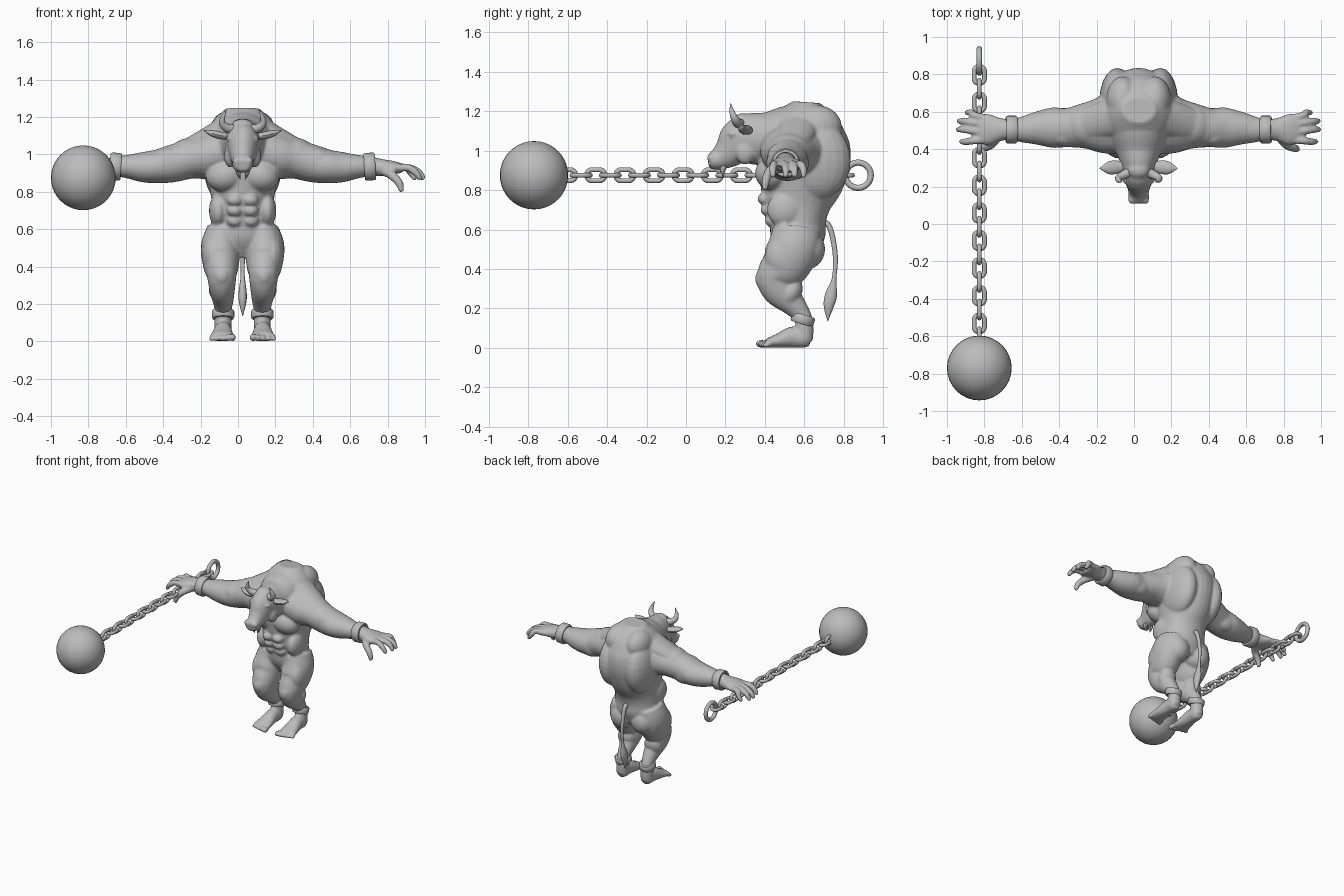
import bpy, bmesh, math
from mathutils import Vector, Matrix

if "Cube" in bpy.data.objects:
    bpy.data.objects.remove(bpy.data.objects["Cube"])

CX = 0.025                      # body centre line
grey = bpy.data.materials.new("stone_grey")
grey.diffuse_color = (0.5, 0.5, 0.5, 1)
grey.use_nodes = True
grey.node_tree.nodes["Principled BSDF"].inputs["Base Color"].default_value = grey.diffuse_color


def finish(name, bm, angle=40):
    bmesh.ops.recalc_face_normals(bm, faces=bm.faces[:])
    me = bpy.data.meshes.new(name)
    bm.to_mesh(me)
    bm.free()
    me.materials.append(grey)
    ob = bpy.data.objects.new(name, me)
    bpy.context.collection.objects.link(ob)
    for o in bpy.context.selected_objects:
        o.select_set(False)
    bpy.context.view_layer.objects.active = ob
    ob.select_set(True)
    bpy.ops.object.shade_smooth_by_angle(angle=math.radians(angle))
    return ob


def spline(keys, steps):
    """Catmull-Rom through tuples of any length."""
    out = []
    for i in range(len(keys) - 1):
        p = [keys[max(i - 1, 0)], keys[i], keys[i + 1], keys[min(i + 2, len(keys) - 1)]]
        for s in range(steps):
            t = s / steps
            out.append([0.5 * (2 * b + (c - a) * t + (2 * a - 5 * b + 4 * c - d) * t * t
                        + (3 * b - a - 3 * c + d) * t ** 3) for a, b, c, d in zip(*p)])
    return out + [list(keys[-1])]


def loft(bm, keys, side=(1, 0, 0), sx=1, n=20, steps=4):
    """Oval tube; keys are (x, y, z, half width along side, half depth)."""
    pts = spline(keys, steps)
    rings = []
    for i, p in enumerate(pts):
        t = Vector(pts[min(i + 1, len(pts) - 1)][:3]) - Vector(pts[max(i - 1, 0)][:3])
        t.normalize()
        s = Vector(side)
        s = (s - t * s.dot(t)).normalized()
        u = t.cross(s)
        ring = []
        for k in range(n):
            a = math.tau * k / n
            v = Vector(p[:3]) + s * math.cos(a) * max(p[3], .001) + u * math.sin(a) * max(p[4], .001)
            ring.append(bm.verts.new((v.x * sx, v.y, v.z)))
        rings.append(ring)
    for r, q in zip(rings, rings[1:]):
        for k in range(n):
            bm.faces.new((r[k], r[(k + 1) % n], q[(k + 1) % n], q[k]))
    bm.faces.new(rings[0][::-1])
    bm.faces.new(rings[-1])


def blob(bm, c, r, sx=1, rot=None):
    m = Matrix.Translation((c[0] * sx, c[1], c[2]))
    if rot:
        m = m @ Matrix.Rotation(rot[0] * (sx if rot[1] != 'X' else 1), 4, rot[1])
    bmesh.ops.create_uvsphere(bm, u_segments=20, v_segments=14, radius=1,
                              matrix=m @ Matrix.Diagonal((*r, 1)))


# ---- body: overlapping muscle masses fused into one skin ----
bm = bmesh.new()
# torso
loft(bm, [(0, .58, .46, .11, .09), (0, .57, .55, .17, .135), (0, .565, .64, .165, .145),
          (0, .565, .74, .165, .18), (0, .585, .86, .185, .22), (0, .60, .98, .2, .235),
          (0, .60, 1.08, .195, .215), (0, .605, 1.17, .165, .165), (0, .61, 1.245, .09, .07)], n=32)
# neck and head
loft(bm, [(0, .64, 1.07, .18, .16), (0, .53, 1.08, .165, .15), (0, .42, 1.06, .135, .135),
          (0, .33, 1.06, .10, .13), (0, .275, 1.05, .088, .115), (0, .22, .995, .068, .085),
          (0, .17, .96, .054, .06), (0, .135, .947, .056, .046), (0, .112, .942, .035, .03)], n=28)
blob(bm, (0, .29, 1.15), (.06, .05, .04))
for sx in (1, -1):
    # arm to palm
    loft(bm, [(.08, .55, 1.02, .18, .13), (.19, .53, .99, .155, .125), (.28, .525, .975, .125, .105),
              (.38, .515, .95, .105, .10), (.46, .515, .935, .108, .09), (.54, .512, .932, .09, .08),
              (.62, .505, .935, .07, .062), (.68, .505, .935, .056, .054), (.74, .505, .93, .062, .046),
              (.80, .505, .93, .083, .036), (.85, .508, .925, .078, .026)], (0, 1, 0), sx, 24)
    # shoulder, trapezius, biceps and elbow mass
    blob(bm, (.27, .525, .99), (.13, .115, .1), sx)
    loft(bm, [(.05, .58, 1.15, .1, .08), (.17, .56, 1.09, .1, .065), (.3, .53, 1.03, .08, .05)], (0, 1, 0), sx)
    blob(bm, (.39, .47, .96), (.09, .06, .075), sx)
    blob(bm, (.4, .56, .93), (.1, .06, .075), sx)
    # fingers
    for y0, y1, x1 in ((.567, .595, .925), (.53, .55, .965), (.49, .505, .968), (.45, .44, .952)):
        loft(bm, [(.82, y0, .925, .02, .022), (.88, (y0 + y1) / 2, .93, .02, .021),
                  (x1 - .028, y1, .905, .019, .02), (x1, y1, .865, .013, .014)], (0, 1, 0), sx, 10)
    # thumb
    loft(bm, [(.75, .48, .92, .03, .035), (.79, .425, .895, .025, .026), (.835, .405, .85, .022, .022),
              (.85, .4, .80, .014, .014)], (0, 1, 0), sx, 10)
    # chest, abdomen, flank and back muscles
    blob(bm, (.092, .435, .885), (.105, .085, .085), sx, (.15, 'Y'))
    for z, y in ((.645, .435), (.70, .412), (.755, .398)):
        blob(bm, (.042, y, z), (.042, .035, .032), sx)
    blob(bm, (.13, .5, .70), (.05, .09, .09), sx)
    blob(bm, (.115, .66, .95), (.095, .175, .2), sx)
    blob(bm, (.085, .66, 1.12), (.09, .13, .11), sx)
    blob(bm, (.09, .615, .5), (.09, .09, .1), sx)
    # leg
    loft(bm, [(.1, .56, .60, .09, .12), (.118, .545, .51, .105, .13), (.116, .50, .42, .098, .125),
              (.112, .445, .355, .08, .09), (.11, .48, .29, .07, .088), (.105, .545, .22, .056, .062),
              (.105, .59, .16, .044, .046), (.105, .60, .10, .046, .046), (.105, .595, .04, .045, .048)], sx=sx, n=24)
    blob(bm, (.112, .405, .35), (.05, .055, .06), sx)
    blob(bm, (.16, .5, .46), (.06, .1, .11), sx)
    blob(bm, (.115, .53, .28), (.068, .055, .08), sx, (-.5, 'X'))
    # foot and toes
    loft(bm, [(.105, .63, .04, .03, .032), (.105, .60, .045, .044, .045), (.106, .54, .055, .047, .054),
              (.108, .47, .037, .058, .037), (.11, .41, .024, .068, .024)], sx=sx)
    for i in range(5):
        r = .021 - .0018 * i
        blob(bm, (.054 + .0285 * i, .382 + .006 * i, r), (r * .85, r * 1.4, r), sx)
    # brow, cheek and nostril
    blob(bm, (.06, .24, 1.09), (.03, .03, .016), sx, (.4, 'Y'))
    blob(bm, (.065, .3, .99), (.035, .05, .06), sx)
    blob(bm, (.034, .128, .965), (.022, .022, .02), sx)
for v in bm.verts:
    v.co.x += CX
    v.co.z = max(v.co.z, .001)
body = finish("body", bm)
mod = body.modifiers.new("fuse", 'REMESH')
mod.mode = 'VOXEL'
mod.voxel_size = .0085
mod.use_smooth_shade = True
mod = body.modifiers.new("soften", 'SMOOTH')
mod.factor = .5
mod.iterations = 3

# ---- horns, ears, eyes, beard ----
for sx, lr in ((1, "left"), (-1, "right")):
    def part(name, keys, side=(0, 1, 0), n=14):
        b = bmesh.new()
        loft(b, keys, side, sx, n)
        bmesh.ops.translate(b, verts=b.verts[:], vec=(CX, 0, 0))
        return finish(lr + name, b)
    part("_horn", [(.04, .28, 1.135, .026, .026), (.08, .262, 1.14, .024, .024), (.108, .245, 1.165, .019, .019),
                   (.105, .232, 1.2, .012, .012), (.088, .226, 1.24, .001, .001)])
    part("_ear", [(.07, .31, 1.1, .018, .014), (.11, .305, 1.1, .034, .02), (.16, .3, 1.112, .034, .018),
                  (.208, .297, 1.128, .002, .002)])
    part("_beard_lock", [(.02, .19, .93, .022, .02), (.024, .185, .9, .014, .012), (.012, .19, .865, .001, .001)], n=8)
    b = bmesh.new()
    blob(b, (.066, .232, 1.058), (.012, .014, .011), sx)
    bmesh.ops.translate(b, verts=b.verts[:], vec=(CX, 0, 0))
    finish(lr + "_eye", b)

# ---- tail with tuft ----
b = bmesh.new()
loft(b, [(CX, .67, .6, .018, .022), (CX, .71, .632, .016, .016), (CX, .738, .58, .014, .014),
         (CX, .757, .46, .012, .013), (CX, .75, .35, .011, .012), (CX, .735, .27, .021, .031),
         (CX, .723, .21, .02, .026), (CX, .718, .135, .001, .001)], n=14)
finish("tail", b)


# ---- shackles: rounded bands ----
def band(name, c, r, h, rot):
    b = bmesh.new()
    prof = [(r - .02, -h), (r - .006, -h), (r, -h + .008), (r, h - .008), (r - .006, h), (r - .02, h)]
    m = Matrix.Translation(c) @ rot
    rings = [[b.verts.new(m @ Vector((p * math.cos(a), p * math.sin(a), z))) for p, z in prof]
             for a in (math.tau * k / 32 for k in range(32))]
    for k in range(32):
        p, q = rings[k], rings[(k + 1) % 32]
        for j in range(6):
            b.faces.new((p[j], q[j], q[(j + 1) % 6], p[(j + 1) % 6]))
    finish(name, b)


for sx, lr in ((1, "left"), (-1, "right")):
    band(lr + "_wrist_band", (CX + sx * .68, .505, .935), .074, .03, Matrix.Rotation(math.pi / 2 - .06 * sx, 4, 'Y'))
    band(lr + "_ankle_band", (CX + sx * .105, .592, .145), .06, .024, Matrix.Rotation(-.3, 4, 'X'))

# ---- ball and chain ----
BX, BZ = -.827, .875
b = bmesh.new()
bmesh.ops.create_uvsphere(b, u_segments=32, v_segments=20, radius=.173,
                          matrix=Matrix.Translation((BX, -.77, BZ)))
finish("iron_ball", b)


def link(name, y, straight, rad, tube, upright, n=24):
    """Stadium shaped ring lying along y."""
    b = bmesh.new()
    rings = []
    for k in range(n):
        a = math.tau * (k + .5) / n
        d = Vector((math.cos(a), math.sin(a), 0))
        c = d * rad + Vector((0, math.copysign(straight, d.y), 0))
        ring = []
        for j in range(10):
            t = math.tau * j / 10
            v = c + d * tube * math.cos(t) + Vector((0, 0, tube * math.sin(t)))
            if upright:
                v = Vector((-v.z, v.y, v.x))
            ring.append(b.verts.new(v + Vector((BX, y, BZ))))
        rings.append(ring)
    for k in range(n):
        p, q = rings[k], rings[(k + 1) % n]
        for j in range(10):
            b.faces.new((p[j], q[j], q[(j + 1) % 10], p[(j + 1) % 10]))
    finish(name, b, 60)


for i in range(20):
    link("chain_link_%02d" % i, -.605 + i * .0738, .018, .028, .0125, i % 2 == 0)
link("end_ring", .872, 0, .064, .0155, True, 36)
